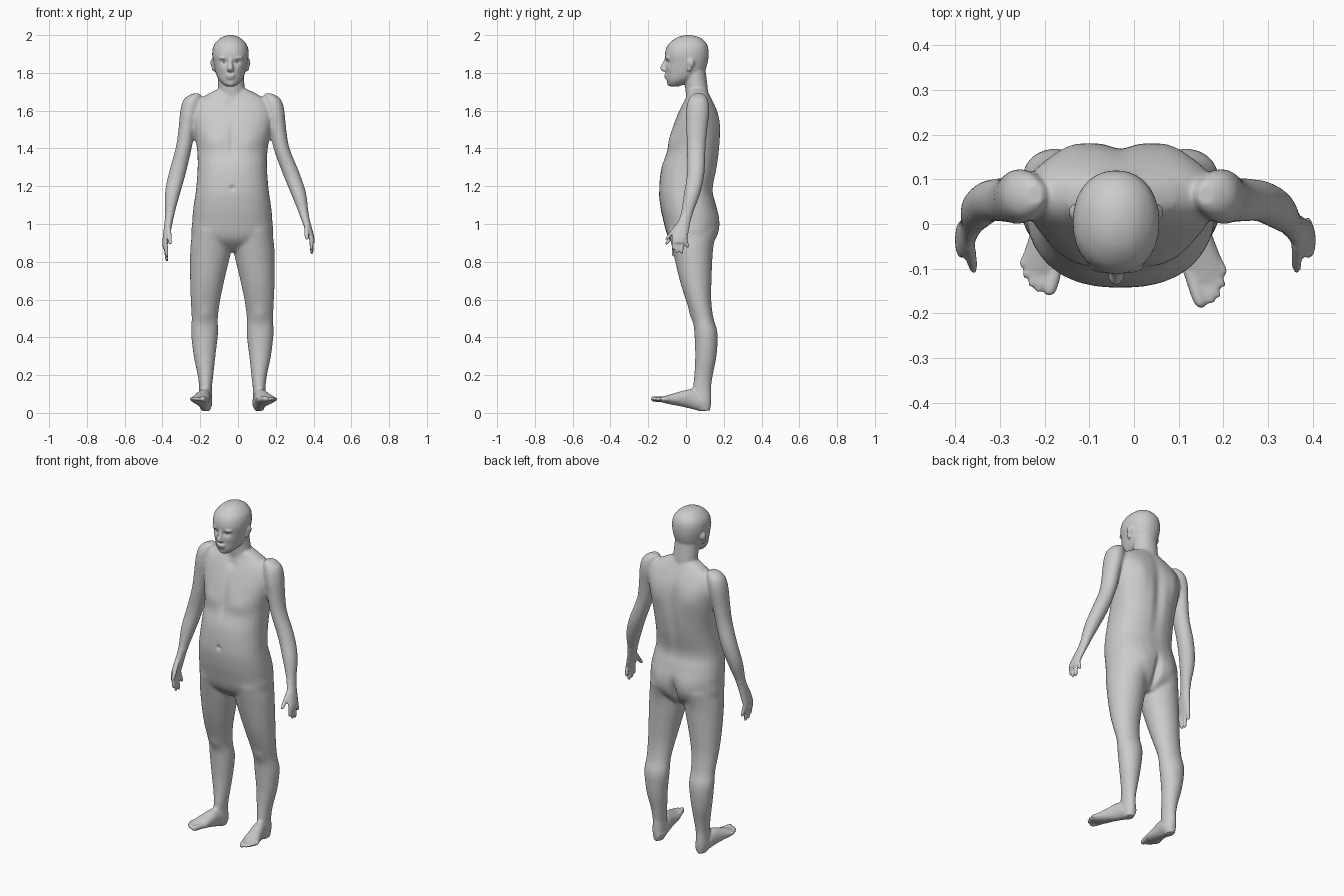
import bpy, bmesh, math
from mathutils import Vector

CX, HX = -0.03, -0.04          # centre lines of body and head
bm = bmesh.new()


def spline(rows, n):
    """Catmull-Rom interpolation of ring rows."""
    out = []
    for i in range(len(rows) - 1):
        p0, p1 = rows[max(i - 1, 0)], rows[i]
        p2, p3 = rows[i + 1], rows[min(i + 2, len(rows) - 1)]
        for k in range(n):
            t = k / n
            out.append([0.5 * (2 * b + (c - a) * t + (2 * a - 5 * b + 4 * c - d) * t * t
                               + (3 * b - a - 3 * c + d) * t ** 3)
                        for a, b, c, d in zip(p0, p1, p2, p3)])
    return out + [list(rows[-1])]


def loft(rows, axis='Z', power=2.0, n=4, sides=28):
    """Closed skin over rings (x, y, z, half width, half depth)."""
    rings = []
    for x, y, z, a, b in spline(rows, n):
        ring = []
        for i in range(sides):
            t = 2 * math.pi * i / sides
            c, s = math.cos(t), math.sin(t)
            p = a * math.copysign(abs(c) ** (2 / power), c)
            q = b * math.copysign(abs(s) ** (2 / power), s)
            ring.append(bm.verts.new((x + p, y + q, z) if axis == 'Z' else (x + p, y, z + q)))
        rings.append(ring)
    for r0, r1 in zip(rings, rings[1:]):
        for i in range(sides):
            j = (i + 1) % sides
            bm.faces.new((r0[i], r0[j], r1[j], r1[i]))
    bm.faces.new(rings[0][::-1])
    bm.faces.new(rings[-1])


def blob(target, c, r):
    vs = bmesh.ops.create_uvsphere(target, u_segments=20, v_segments=12, radius=1)['verts']
    for v in vs:
        v.co = Vector([c[k] + v.co[k] * r[k] for k in range(3)])


def digit(p, q, r, axis='Z'):
    """Finger or toe from p to q with a rounded tip."""
    p, q = Vector(p), Vector(q)
    rows = [(*p.lerp(q, t), r * f, r * f)
            for t, f in ((0, 1), (0.4, 1), (0.75, 0.95), (0.93, 0.75), (1, 0.35))]
    loft(rows, axis, n=2, sides=14)


# torso
torso = [(.04, .855, .07, .06), (.032, .92, .205, .122), (.027, 1.02, .212, .148),
         (.012, 1.10, .205, .149), (0, 1.18, .193, .143), (.018, 1.30, .184, .148),
         (.042, 1.40, .188, .137), (.053, 1.50, .206, .128), (.063, 1.58, .215, .108),
         (.065, 1.64, .195, .083), (.065, 1.68, .145, .062), (.06, 1.715, .075, .05)]
loft([(CX, y, z, a, b) for y, z, a, b in torso], power=2.3)

# neck
loft([(CX, .065, 1.60, .09, .06), (-.032, .06, 1.68, .075, .06),
      (-.037, .052, 1.75, .07, .06), (HX, .04, 1.84, .07, .06)])

# head
head = [(-.06, 1.728, .02, .022), (-.055, 1.738, .038, .04), (-.03, 1.765, .063, .073),
        (-.006, 1.80, .078, .100), (.003, 1.85, .090, .111), (.004, 1.90, .097, .116),
        (.008, 1.945, .089, .106), (.012, 1.978, .062, .076), (.013, 1.994, .034, .042),
        (.013, 2.0, .008, .01)]
loft([(HX, y, z, a, b) for y, z, a, b in head], power=2.15)

# nose, lips, brow, chin
loft([(HX, -.100, 1.878, .010, .012), (HX, -.112, 1.85, .010, .014),
      (HX, -.118, 1.828, .015, .020), (HX, -.110, 1.812, .020, .019),
      (HX, -.105, 1.806, .012, .010)])
blob(bm, (HX, -.104, 1.787), (.026, .013, .007))
blob(bm, (HX, -.101, 1.774), (.022, .013, .007))
blob(bm, (HX, -.083, 1.745), (.024, .018, .016))

for s in (-1, 1):
    R = s > 0

    def X(u):
        return CX + s * u

    # ears and brow ridge
    blob(bm, (HX + s * .093, .026, 1.853), (.013, .019, .024))
    blob(bm, (HX + s * .089, .018, 1.828), (.011, .013, .022))
    blob(bm, (HX + s * .034, -.092, 1.879), (.030, .018, .009))

    # legs
    leg = [(.112, .03, .97, .098, .125), (.114, .035, .87, .109, .108),
           (.132, .05, .71, .092, .086), (.142, .066, .60, .079, .068),
           (.146, .090, .50, .070, .056), (.147, .106, .42, .072, .062),
           (.147, .105, .30, .058, .057), (.142, .093, .20, .042, .050),
           (.142, .085, .13, .034, .049), (.142, .090, .06, .033, .044),
           (.142, .095, .012, .024, .032)]
    loft([(X(u), *r) for u, *r in leg])

    # feet and toes, the right one reaching a little further
    def F(u, y, z):
        k = max(0, -y) if R else 0
        return X(u + .13 * k), y - .17 * k, z
    foot = [(.138, .13, .05, .018, .026), (.140, .09, .052, .034, .044),
            (.150, .03, .074, .037, .053), (.162, -.03, .074, .043, .038),
            (.171, -.08, .071, .049, .024), (.176, -.112, .071, .038, .014)]
    loft([(*F(*r[:3]), *r[3:]) for r in foot], 'Y')
    for u, y, v, w, r in ((.143, -.09, .160, -.160, .016), (.165, -.09, .185, -.153, .011),
                          (.180, -.085, .200, -.140, .011), (.194, -.08, .214, -.120, .0105),
                          (.205, -.06, .222, -.096, .010)):
        digit(F(u, y, .072), F(v, w, .074), r, 'Y')

    # arms, each hanging at its own angle
    def A(u, y, z):
        if R:
            u += .13 * max(0, 1.42 - z)
        else:
            z -= .2 * max(0, 1.04 - z)
        return X(u), y, z
    arm = [(.19, .065, 1.69, .025, .03), (.212, .064, 1.66, .046, .052),
           (.226, .062, 1.60, .050, .062), (.242, .057, 1.50, .044, .056),
           (.258, .054, 1.40, .043, .050), (.291, .052, 1.27, .046, .047),
           (.317, .032, 1.16, .041, .044), (.333, .000, 1.04, .024, .032),
           (.344, -.022, .98, .020, .040), (.354, -.034, .93, .016, .043),
           (.358, -.037, .90, .011, .036)]
    loft([(*A(*r[:3]), *r[3:]) for r in arm])

    # fingers and thumb
    for y, w, z in ((-.066, -.066, .862), (-.045, -.047, .843), (-.024, -.022, .840),
                    (-.004, .008, .872)):
        digit(A(.355, y, .93), A(.346, w, z), .0105)
    digit(A(.338, -.045, .995), A(.328, -.105, .915), .0125)

# fuse all parts into one skin
bmesh.ops.recalc_face_normals(bm, faces=bm.faces)
src = bpy.data.meshes.new("parts")
bm.to_mesh(src)
bm.free()
body = bpy.data.objects.new("body", src)
bpy.context.scene.collection.objects.link(body)
mod = body.modifiers.new("fuse", 'REMESH')
mod.mode = 'VOXEL'
mod.voxel_size = 0.006
bpy.context.view_layer.update()
skin = bpy.data.meshes.new_from_object(
    body.evaluated_get(bpy.context.evaluated_depsgraph_get()))
body.modifiers.clear()
body.data = skin

# soften the joints, leaving head, hands and feet crisp
bm = bmesh.new()
bm.from_mesh(skin)


def trunk(v):
    z = v.co.z
    return .12 < z < 1.69 and not (z < 1.05 and abs(v.co.x - CX) > .29)


soft = [v for v in bm.verts if trunk(v)]
for i in range(16):
    bmesh.ops.smooth_vert(bm, verts=soft if i > 1 else bm.verts, factor=0.5,
                          use_axis_x=True, use_axis_y=True, use_axis_z=True)

# sculpted details: centre, offset, y, z, radii, push along y
dents = [(HX, .033, -.108, 1.858, (.018, .05, .012), .010),    # eye sockets
         (HX, .045, -.09, 1.825, (.02, .04, .02), -.004),      # cheeks
         (CX, .095, -.08, 1.435, (.07, .08, .05), -.012),      # chest
         (CX, 0, -.08, 1.45, (.018, .08, .09), .008),          # breastbone
         (CX, 0, .18, 1.42, (.03, .09, .20), -.014),           # spine
         (CX, .11, .16, 1.52, (.05, .07, .08), .010),          # shoulder blades
         (CX, 0, .17, .94, (.018, .10, .08), -.028),           # buttock cleft
         (CX, .09, .15, .97, (.06, .08, .07), .012),           # buttocks
         (CX, 0, -.01, 1.64, (.03, .05, .025), .010),          # throat notch
         (CX, 0, -.143, 1.19, (.012, .05, .012), .010),        # navel
         (CX, .145, .035, .52, (.035, .05, .04), -.008)]       # knees
for cx, u, y, z, r, push in dents:
    for s in ((-1, 1) if u else (1,)):
        c = Vector((cx + s * u, y, z))
        for v in bm.verts:
            d = sum(((v.co[k] - c[k]) / r[k]) ** 2 for k in range(3))
            if d < 6:
                v.co.y += push * math.exp(-d)
bm.to_mesh(skin)
bm.free()
skin.shade_smooth()

# eyes
for side, s in (("right", 1), ("left", -1)):
    eb = bmesh.new()
    blob(eb, (HX + s * .033, -.083, 1.857), (.013, .012, .008))
    me = bpy.data.meshes.new(side + "_eye")
    eb.to_mesh(me)
    eb.free()
    me.shade_smooth()
    bpy.context.scene.collection.objects.link(bpy.data.objects.new(side + "_eye", me))
